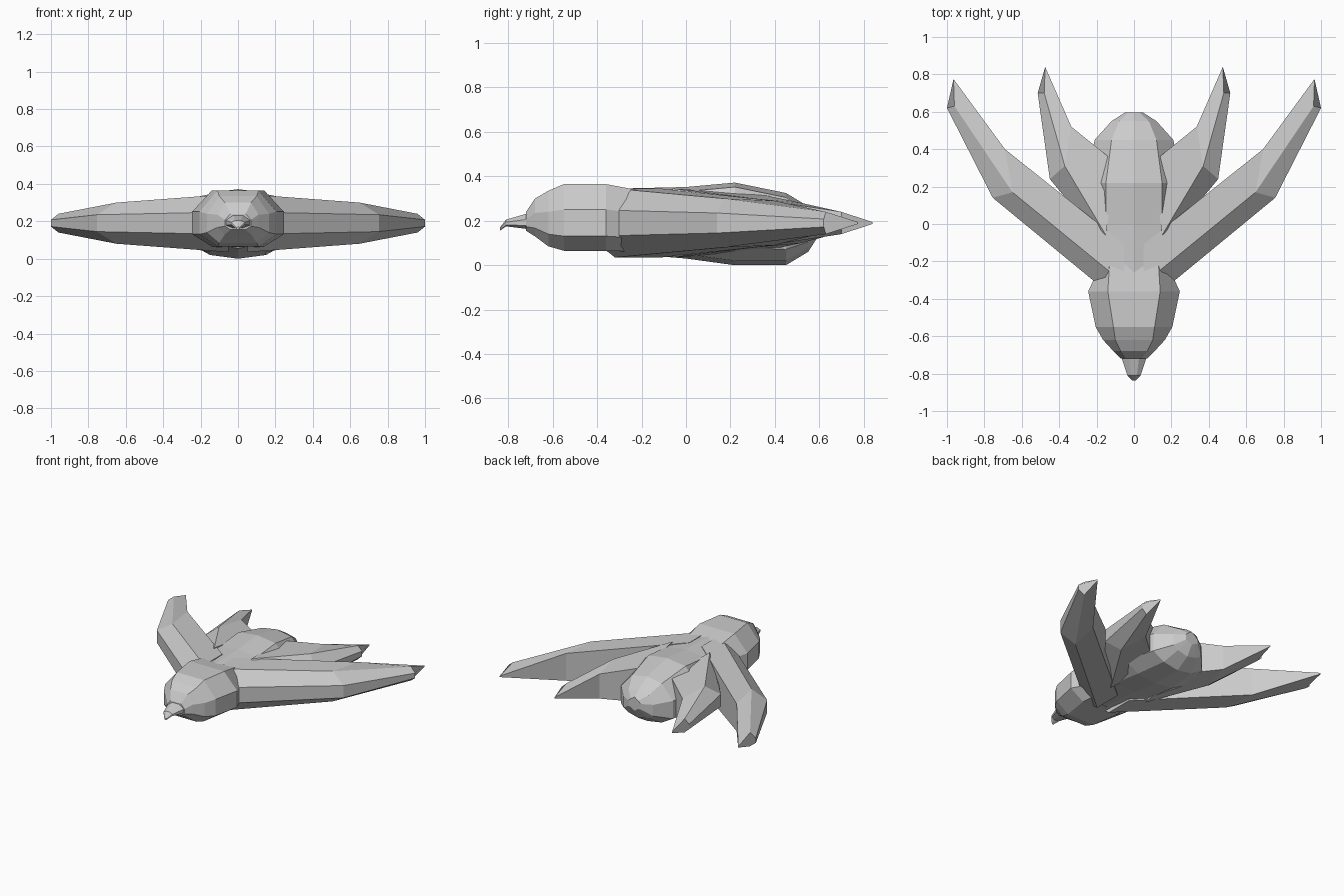
import bpy, bmesh

if "Cube" in bpy.data.objects:
    bpy.data.objects.remove(bpy.data.objects["Cube"])

MID = 0.19  # height of the wing plane


def loft(name, rings, mirror=False):
    """Skin a list of equal-length point rings and cap both ends."""
    bm = bmesh.new()
    loops = [[bm.verts.new(p) for p in ring] for ring in rings]
    n = len(loops[0])
    for a, b in zip(loops, loops[1:]):
        for i in range(n):
            j = (i + 1) % n
            bm.faces.new((a[i], a[j], b[j], b[i]))
    bm.faces.new(loops[0])
    bm.faces.new(loops[-1])
    bmesh.ops.recalc_face_normals(bm, faces=bm.faces)
    mesh = bpy.data.meshes.new(name)
    bm.to_mesh(mesh)
    bm.free()
    ob = bpy.data.objects.new(name, mesh)
    bpy.context.collection.objects.link(ob)
    if mirror:
        mod = ob.modifiers.new("mirror", 'MIRROR')
        mod.use_mirror_merge = False
    return ob


def trunk_ring(y, w, f, top, bottom, drop=0.0):
    """Ten-sided section: side half-width w, shoulder half-width f."""
    h = top - bottom
    zu, zl = bottom + 0.62 * h, bottom + 0.22 * h
    right = [(f, top - drop), (w, zu), (w, zl), (f, bottom + drop)]
    pts = [(0, top)] + right + [(0, bottom)] + [(-x, z) for x, z in reversed(right)]
    return [(x, y, z) for x, z in pts]


def wing_ring(ridge, edge, trail, hr, he, ht):
    """Six-sided wing section, symmetric above and below the wing plane."""
    pts = [(ridge, hr), (edge, he), (edge, -he), (ridge, -hr), (trail, -ht), (trail, ht)]
    return [(x, y, MID + h) for (x, y), h in pts]


# body with rounded rear
loft("body", [trunk_ring(*s, 0.02) for s in (
    (-0.30, 0.16, 0.11, 0.345, 0.055),
    (0.00, 0.19, 0.15, 0.352, 0.03),
    (0.22, 0.26, 0.15, 0.372, 0.0),
    (0.45, 0.21, 0.12, 0.325, 0.0),
    (0.55, 0.12, 0.08, 0.265, 0.06),
    (0.595, 0.05, 0.03, 0.23, 0.13))])

# head
loft("head", [trunk_ring(*s) for s in (
    (-0.20, 0.17, 0.13, 0.335, 0.06),
    (-0.36, 0.245, 0.14, 0.365, 0.065),
    (-0.55, 0.205, 0.11, 0.365, 0.065),
    (-0.62, 0.165, 0.10, 0.335, 0.085),
    (-0.68, 0.11, 0.07, 0.30, 0.13),
    (-0.72, 0.07, 0.04, 0.24, 0.155))])

# beak
loft("beak", [trunk_ring(*s) for s in (
    (-0.69, 0.075, 0.03, 0.24, 0.16),
    (-0.81, 0.035, 0.015, 0.205, 0.175),
    (-0.838, 0.008, 0.004, 0.17, 0.155))])

# outer wings
loft("wings", [
    wing_ring((0.05, -0.32), (0.05, -0.44), (0.05, -0.11), 0.155, 0.06, 0.155),
    wing_ring((0.65, 0.17), (0.755, 0.14), (0.69, 0.40), 0.11, 0.045, 0.10),
    wing_ring((0.96, 0.63), (1.0, 0.62), (0.965, 0.775), 0.05, 0.018, 0.004)], True)

# swept tail feathers
loft("tail_feathers", [
    wing_ring((0.15, -0.06), (0.20, -0.06), (0.10, 0.33), 0.155, 0.06, 0.13),
    wing_ring((0.37, 0.31), (0.45, 0.24), (0.335, 0.52), 0.11, 0.045, 0.09),
    wing_ring((0.48, 0.70), (0.515, 0.70), (0.475, 0.84), 0.05, 0.018, 0.004)], True)
